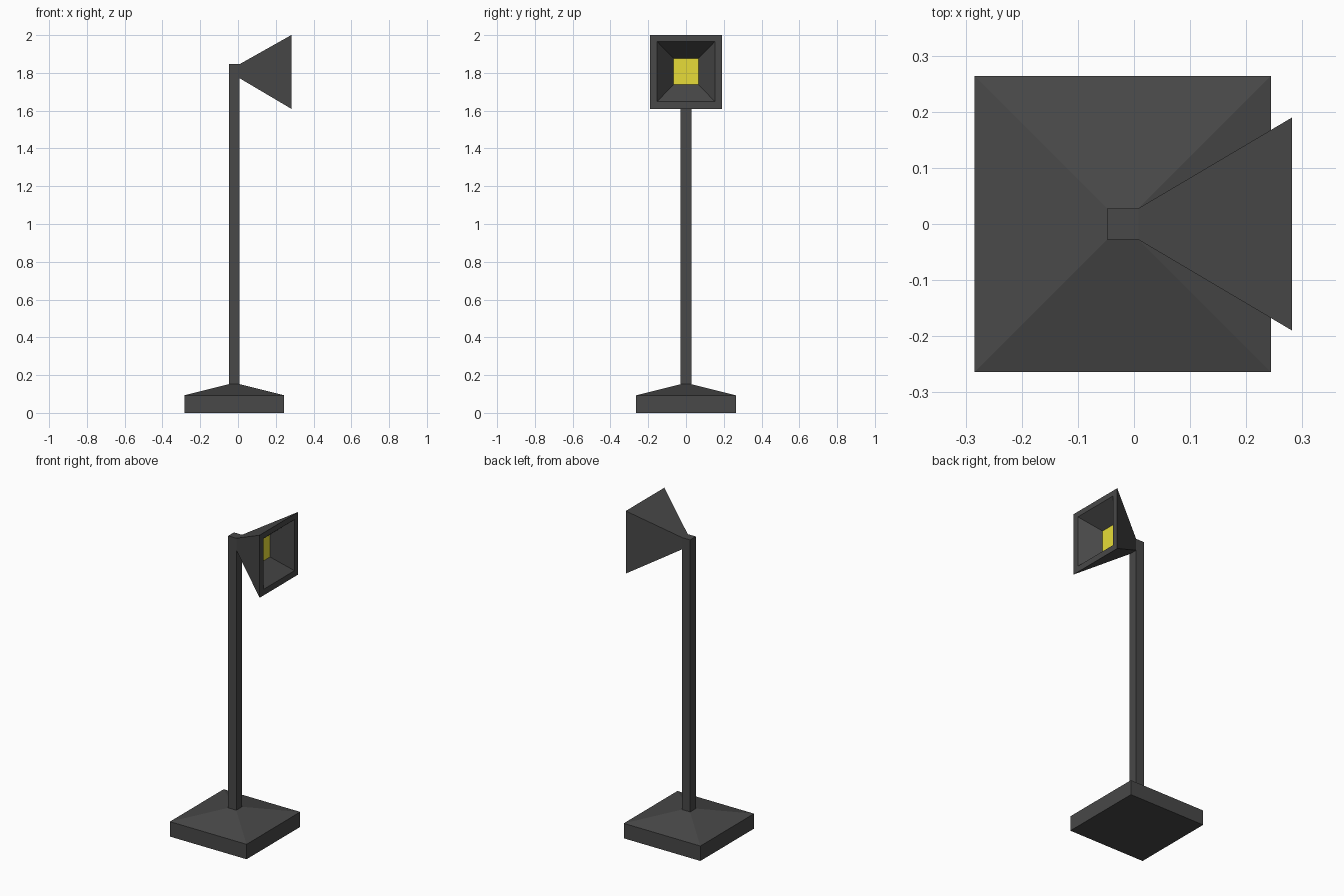
import bpy, bmesh
from mathutils import Vector

if "Cube" in bpy.data.objects:
    bpy.data.objects.remove(bpy.data.objects["Cube"])


def material(name, rgb):
    m = bpy.data.materials.new(name)
    m.diffuse_color = (*rgb, 1)
    m.use_nodes = True
    m.node_tree.nodes["Principled BSDF"].inputs["Base Color"].default_value = m.diffuse_color
    return m


def loft(name, rings, mat, cap_start=True, cap_end=True):
    """Skin a list of four-point rings into one flat-faced solid."""
    bm = bmesh.new()
    loops = [[bm.verts.new(p) for p in ring] for ring in rings]
    for a, b in zip(loops, loops[1:]):
        for i in range(4):
            j = (i + 1) % 4
            bm.faces.new((a[i], a[j], b[j], b[i]))
    if cap_start:
        bm.faces.new(loops[0][::-1])
    if cap_end:
        bm.faces.new(loops[-1])
    mesh = bpy.data.meshes.new(name)
    bm.to_mesh(mesh)
    bm.free()
    mesh.materials.append(mat)
    ob = bpy.data.objects.new(name, mesh)
    bpy.context.collection.objects.link(ob)
    return ob


CORNERS = ((-1, -1), (1, -1), (1, 1), (-1, 1))
POLE_X, POLE_HALF = -0.02, 0.028


def level(z, half):
    """Horizontal square ring around the pole axis."""
    return [Vector((POLE_X + half * a, half * b, z)) for a, b in CORNERS]


def upright(x, half_y, z0, z1):
    """Rectangular ring facing +x."""
    zm, hz = (z0 + z1) / 2, (z1 - z0) / 2
    return [Vector((x, half_y * a, zm + hz * b)) for a, b in CORNERS]


charcoal = material("charcoal", (0.065, 0.065, 0.065))
yellow = material("lamp_yellow", (0.8, 0.72, 0.04))

# Square foot with a shallow pyramid top
loft("base", [level(0, 0.264), level(0.093, 0.264), level(0.152, POLE_HALF)],
     charcoal, cap_end=False)

# Square pole
loft("pole", [level(0.152, POLE_HALF), level(1.846, POLE_HALF)],
     charcoal, cap_start=False)

# Flared lamp head: outer shell, flat rim, then the tapered recess
lens = upright(0.174, 0.066, 1.738, 1.876)
loft("lamp_head", [upright(POLE_X + POLE_HALF, POLE_HALF, 1.772, 1.846),
                   upright(0.282, 0.19, 1.61, 2.0),
                   upright(0.282, 0.153, 1.648, 1.966),
                   lens],
     charcoal, cap_start=False, cap_end=False)

# Glowing panel at the bottom of the recess
loft("light_panel", [lens], yellow, cap_start=False)
